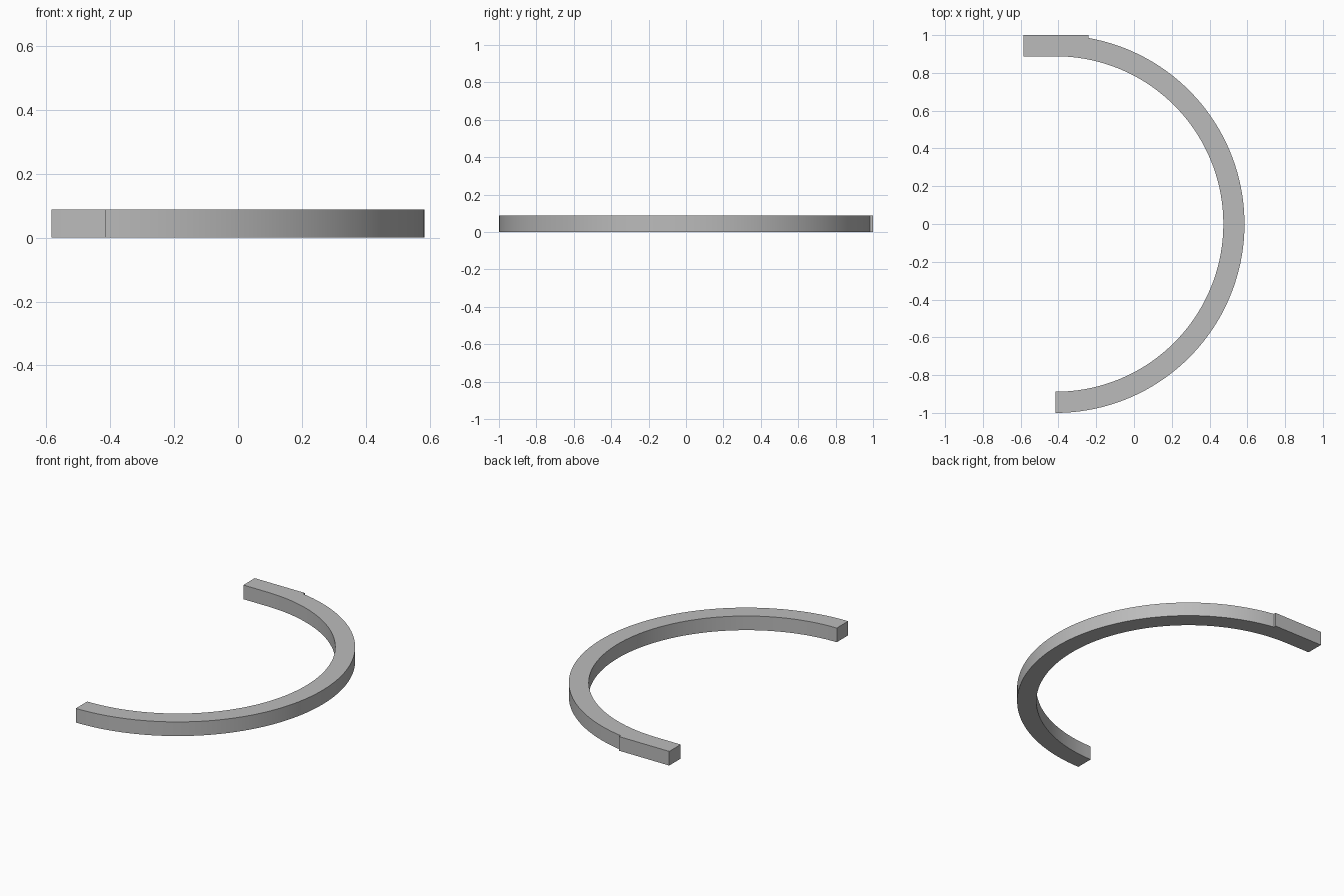
import bpy
import bmesh
from math import cos, sin, pi, sqrt, asin, radians

if "Cube" in bpy.data.objects:
    bpy.data.objects.remove(bpy.data.objects["Cube"])

CX, OUTER, INNER, HEIGHT = -0.415, 1.0, 0.888, 0.088
TAB_LEFT, TAB_RIGHT = -0.585, -0.24
SEGMENTS = 72

grey = bpy.data.materials.new("plain grey")
grey.use_nodes = True
colour = (0.5, 0.5, 0.5, 1)
grey.diffuse_color = colour
grey.node_tree.nodes["Principled BSDF"].inputs["Base Color"].default_value = colour


def arc(radius, start, end):
    steps = [start + (end - start) * i / SEGMENTS for i in range(SEGMENTS + 1)]
    return [(CX + radius * cos(a), radius * sin(a)) for a in steps]


# Half ring outline: outer arc up to the tab, straight tab, inner arc back
tab_angle = pi / 2 - asin((TAB_RIGHT - CX) / OUTER)
outline = arc(OUTER, -pi / 2, tab_angle)
outline += [(TAB_RIGHT, OUTER), (TAB_LEFT, OUTER), (TAB_LEFT, INNER)]
outline += arc(INNER, pi / 2, -pi / 2)

bm = bmesh.new()
base = bm.faces.new([bm.verts.new((x, y, 0)) for x, y in outline])
top = bmesh.ops.extrude_face_region(bm, geom=[base], use_keep_orig=True)
top_verts = [g for g in top["geom"] if isinstance(g, bmesh.types.BMVert)]
bmesh.ops.translate(bm, verts=top_verts, vec=(0, 0, HEIGHT))
bmesh.ops.recalc_face_normals(bm, faces=bm.faces)

mesh = bpy.data.meshes.new("half_ring")
bm.to_mesh(mesh)
bm.free()
mesh.materials.append(grey)
ring = bpy.data.objects.new("half_ring", mesh)
bpy.context.collection.objects.link(ring)

# Smooth curved walls, sharp rims and corners
bpy.context.view_layer.objects.active = ring
ring.select_set(True)
bpy.ops.object.shade_smooth_by_angle(angle=radians(8))
